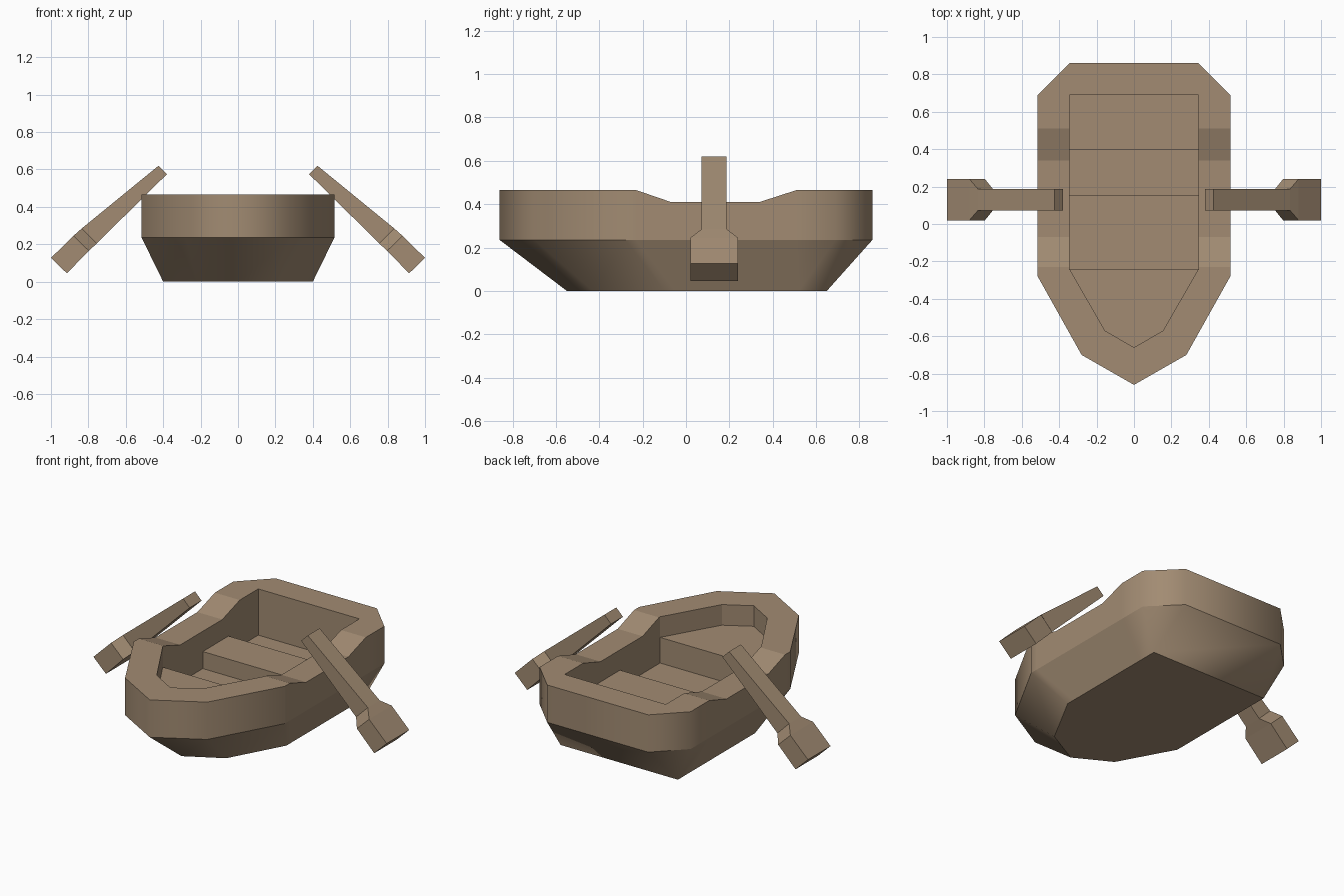
import bpy, bmesh

if "Cube" in bpy.data.objects:
    bpy.data.objects.remove(bpy.data.objects["Cube"])

wood = bpy.data.materials.new("wood")
wood.diffuse_color = (0.36, 0.26, 0.17, 1)
wood.use_nodes = True
wood.node_tree.nodes["Principled BSDF"].inputs["Base Color"].default_value = wood.diffuse_color


def finish(name, bm, closed=True):
    if closed:
        bmesh.ops.recalc_face_normals(bm, faces=bm.faces)
    mesh = bpy.data.meshes.new(name)
    bm.to_mesh(mesh)
    bm.free()
    mesh.materials.append(wood)
    obj = bpy.data.objects.new(name, mesh)
    bpy.context.collection.objects.link(obj)
    return obj


def ring(bm, half, z):
    """Closed ring from a right-hand half outline that starts on the bow tip."""
    zs = z if isinstance(z, list) else [z] * len(half)
    pts = [(x, y, h) for (x, y), h in zip(half, zs)]
    pts += [(-x, y, h) for x, y, h in reversed(pts[1:])]
    return [bm.verts.new(p) for p in pts]


def bridge(bm, a, b, smooth=False):
    n = len(a)
    for i in range(n):
        j = (i + 1) % n
        bm.faces.new((a[i], a[j], b[j], b[i])).smooth = smooth


# Hull: bottom, chine, gunwale, inner rim and floor rings
dip = [-0.23, -0.07, 0.34, 0.51]
outer = [(0, -0.86), (0.28, -0.70), (0.515, -0.28)] + [(0.515, y) for y in dip] \
    + [(0.515, 0.69), (0.345, 0.86)]
inner = [(0, -0.66), (0.155, -0.57), (0.345, -0.24)] + [(0.345, y) for y in dip] \
    + [(0.345, 0.69), (0.345, 0.69)]
base = [(0, -0.55), (0.22, -0.43), (0.40, -0.10)] \
    + [(0.40, y) for y in (-0.05, 0.08, 0.38, 0.52)] + [(0.40, 0.65), (0.40, 0.65)]
rim_z = [0.465] * 4 + [0.41] * 2 + [0.465] * 3
FLOOR = 0.18

bm = bmesh.new()
bottom = ring(bm, base, 0)
chine = ring(bm, outer, 0.235)
gunwale = ring(bm, outer, rim_z)
rim = ring(bm, inner, rim_z)
floor = ring(bm, inner, FLOOR)
bridge(bm, bottom, chine, True)
bridge(bm, chine, gunwale, True)
bridge(bm, gunwale, rim)
bridge(bm, rim, floor)
bm.faces.new(bottom)
bm.faces.new(floor)
for loop in (bottom, chine, gunwale):
    for i, v in enumerate(loop):
        bm.edges.get((v, loop[(i + 1) % len(loop)])).smooth = False
bmesh.ops.remove_doubles(bm, verts=bm.verts, dist=0.001)
finish("hull", bm)

# Middle bench: front, top and back faces spanning the inner walls
bm = bmesh.new()
profile = [(0.15, FLOOR), (0.15, 0.285), (0.40, 0.285), (0.40, FLOOR)]
left = [bm.verts.new((-0.345, y, z)) for y, z in profile]
right = [bm.verts.new((0.345, y, z)) for y, z in profile]
for i in range(3):
    bm.faces.new((left[i], right[i], right[i + 1], left[i + 1]))
finish("bench", bm, False)

# Bow seat: pointed top with a riser facing the stern
bm = bmesh.new()
top = ring(bm, inner[:3], 0.338)
bm.faces.new(top)
foot = [bm.verts.new((x, -0.24, FLOOR)) for x in (-0.345, 0.345)]
bm.faces.new((top[2], top[3], foot[0], foot[1]))
finish("bow_seat", bm)

# Oars: stations of (upper x, z), (lower x, z), half width
stations = [((0.425, 0.62), (0.38, 0.575), 0.058),
            ((0.835, 0.285), (0.755, 0.205), 0.058),
            ((0.88, 0.245), (0.797, 0.165), 0.11),
            ((1.0, 0.127), (0.915, 0.045), 0.11)]
for side, name in ((1, "right_oar"), (-1, "left_oar")):
    bm = bmesh.new()
    loops = []
    for (ux, uz), (lx, lz), w in stations:
        loops.append([bm.verts.new((side * x, 0.13 + y, z)) for x, y, z in
                      ((ux, -w, uz), (ux, w, uz), (lx, w, lz), (lx, -w, lz))])
    for a, b in zip(loops, loops[1:]):
        bridge(bm, a, b)
    bm.faces.new(loops[0])
    bm.faces.new(loops[-1])
    finish(name, bm)
